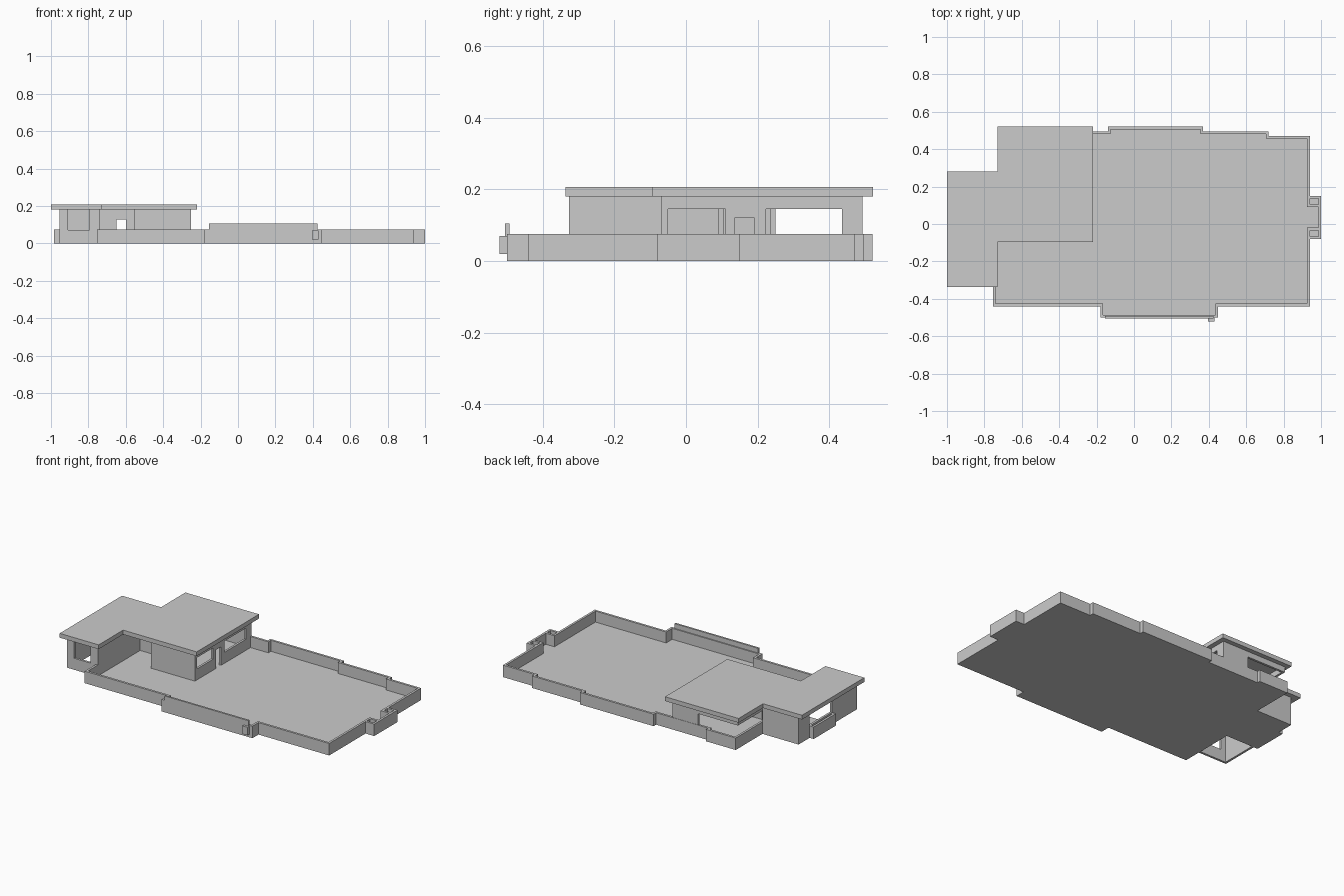
import bpy, bmesh
from mathutils import Vector

if "Cube" in bpy.data.objects:
    bpy.data.objects.remove(bpy.data.objects["Cube"])

T = 0.014      # wall thickness
PARAPET = 0.075
EAVE = 0.18
FLOOR = 0.006


def finish(name, bm):
    bmesh.ops.recalc_face_normals(bm, faces=bm.faces)
    me = bpy.data.meshes.new(name)
    bm.to_mesh(me)
    bm.free()
    ob = bpy.data.objects.new(name, me)
    bpy.context.collection.objects.link(ob)
    return ob


def add_box(bm, x0, x1, y0, y1, z0, z1):
    vs = bmesh.ops.create_cube(bm, size=1)["verts"]
    for v in vs:
        v.co = ((x0 + x1) / 2 + v.co.x * (x1 - x0),
                (y0 + y1) / 2 + v.co.y * (y1 - y0),
                (z0 + z1) / 2 + v.co.z * (z1 - z0))


def box(name, *dims):
    bm = bmesh.new()
    add_box(bm, *dims)
    return finish(name, bm)


def slab(name, outline, z0, z1):
    bm = bmesh.new()
    face = bm.faces.new([bm.verts.new((x, y, z0)) for x, y in outline])
    ext = bmesh.ops.extrude_face_region(bm, geom=[face], use_keep_orig=True)
    for v in ext["geom"]:
        if isinstance(v, bmesh.types.BMVert):
            v.co.z = z1
    return finish(name, bm)


def path_wall(name, path, z0, z1):
    """Wall of constant thickness on the left side of an open right-angled path."""
    pts = [Vector(p) for p in path]
    normals = []
    for a, b in zip(pts, pts[1:]):
        d = (b - a).normalized()
        normals.append(Vector((-d.y, d.x)))
    inner = []
    for i, p in enumerate(pts):
        before, after = normals[max(i - 1, 0)], normals[min(i, len(normals) - 1)]
        off = before if before.dot(after) > 0.5 else before + after
        inner.append(p + off * T)
    return slab(name, [tuple(p) for p in pts + inner[::-1]], z0, z1)


def house_wall(name, axis, a0, a1, c, holes=(), z0=0.0, z1=EAVE):
    """Straight wall along an axis; c is its low side; holes are (start, end, bottom, top)."""
    bm = bmesh.new()

    def piece(p, q, lo, hi):
        if q - p > 1e-4 and hi - lo > 1e-4:
            if axis == "x":
                add_box(bm, p, q, c, c + T, lo, hi)
            else:
                add_box(bm, c, c + T, p, q, lo, hi)

    pos = a0
    for h0, h1, lo, hi in holes:
        piece(pos, h0, z0, z1)
        piece(h0, h1, z0, lo)
        piece(h0, h1, hi, z1)
        pos = h1
    piece(pos, a1, z0, z1)
    return finish(name, bm)


# Terrace floor and the parapet around it
outline = [(-.755, -.08), (-.755, -.44), (-.18, -.44), (-.18, -.5), (.45, -.5), (.45, -.44),
           (.94, -.44), (.94, -.08), (1, -.08), (1, .15), (.94, .15), (.94, .47),
           (.72, .47), (.72, .495), (.37, .495), (.37, .52), (-.14, .52), (-.14, .495),
           (-.5, .495), (-.5, .515), (-.705, .515), (-.705, .25), (-.955, .25),
           (-.955, .14), (-.983, .14), (-.983, -.08), (-.955, -.08)]
slab("terrace_floor", outline, 0, FLOOR)
path_wall("parapet", outline, 0, PARAPET)

# Raised front panel and blank plaque
box("front_panel", -.155, .425, -.505, -.493, PARAPET - .005, .105)
box("plaque", .395, .43, -.52, -.5, .02, .07)

# Two hollow square posts flanking the entrance alcove
for side, y0 in (("south", -.08), ("north", .09)):
    bm = bmesh.new()
    inner_y = y0 + .06 - T if side == "south" else y0
    add_box(bm, .94, 1 - T, inner_y, inner_y + T, 0, PARAPET)
    add_box(bm, .926, .94, y0, y0 + .06, 0, PARAPET)
    finish("gate_post_" + side, bm)

# Roof
slab("roof", [(-1, -.337), (-.73, -.337), (-.73, -.095), (-.22, -.095),
              (-.22, .522), (-.73, .522), (-.73, .28), (-1, .28)], EAVE, .207)

# Main block walls
house_wall("main_east_wall", "y", -.07, .493, -.264,
           [(-.05, .11, .075, .145), (.137, .19, FLOOR, .122), (.223, .435, .075, .145)])
house_wall("main_south_wall", "x", -.555, -.264, -.07)
house_wall("main_north_wall", "x", -.43, -.264, .479)
house_wall("balcony_north_lintel", "x", -.705, -.43, .479, z0=.145)
house_wall("balcony_west_lintel", "y", .25, .479, -.705, z0=.145)

# Side wing walls
house_wall("wing_east_wall", "y", -.327, .25, -.755)
house_wall("wing_south_wall", "x", -.955, -.755, -.327, [(-.908, -.793, .072, EAVE)])
house_wall("wing_west_wall", "y", -.327, .25, -.955, [(-.08, .14, PARAPET, EAVE)])
house_wall("wing_north_wall", "x", -.955, -.705, .236)

# Inner partition with a doorway
house_wall("partition_wall", "x", -.741, -.43, .09, [(-.65, -.6, FLOOR, .128)], z0=FLOOR)
